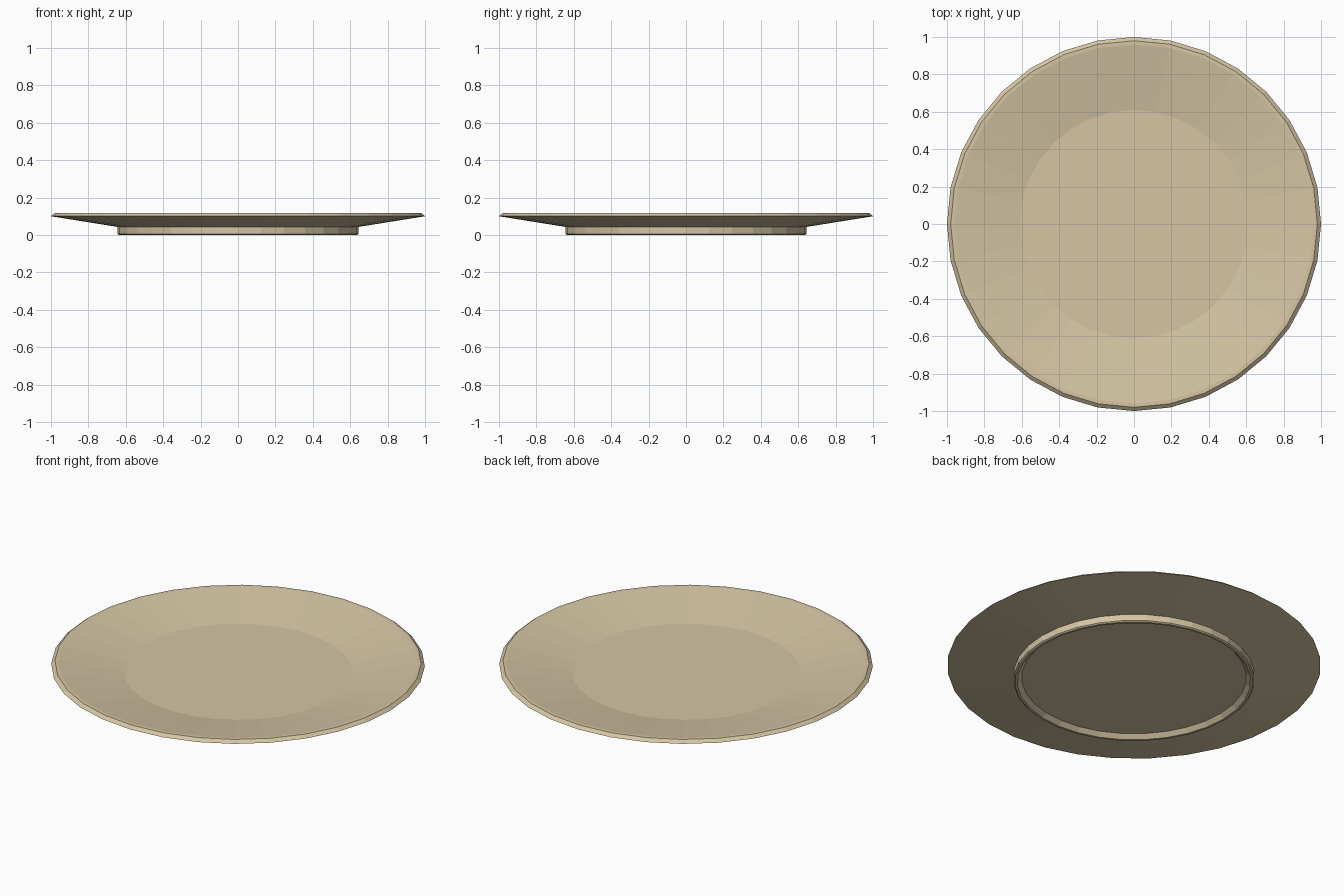
import bpy
import bmesh
from math import tau
from mathutils import Vector

default_cube = bpy.data.objects.get("Cube")
if default_cube:
    bpy.data.objects.remove(default_cube)

SIDES = 32

# Glazed cream colour
cream = bpy.data.materials.new("cream_glaze")
cream.use_nodes = True
colour = (0.66, 0.56, 0.37, 1)
cream.diffuse_color = colour
cream.node_tree.nodes["Principled BSDF"].inputs["Base Color"].default_value = colour


def lathe(name, profile, material):
    """Turn a radius/height profile around the z axis into a faceted solid."""
    bm = bmesh.new()
    verts = [bm.verts.new((r, 0, z)) for r, z in profile]
    edges = [bm.edges.new(pair) for pair in zip(verts, verts[1:])]
    bmesh.ops.spin(bm, geom=verts + edges, cent=Vector(), axis=(0, 0, 1),
                   angle=tau, steps=SIDES, use_duplicate=False)
    bmesh.ops.remove_doubles(bm, verts=bm.verts, dist=0.0005)
    # Close the flat centre discs
    open_edges = [e for e in bm.edges if e.is_boundary]
    bmesh.ops.holes_fill(bm, edges=open_edges, sides=0)
    bmesh.ops.recalc_face_normals(bm, faces=bm.faces)
    mesh = bpy.data.meshes.new(name)
    bm.to_mesh(mesh)
    bm.free()
    mesh.materials.append(material)
    obj = bpy.data.objects.new(name, mesh)
    bpy.context.collection.objects.link(obj)
    return obj


# Plate: well, sloping side, rounded rim, underside, foot ring, recess
lathe("plate", [
    (0.61, 0.06),
    (0.96, 0.117),
    (0.98, 0.117),
    (1.0, 0.10),
    (0.645, 0.043),
    (0.645, 0.006),
    (0.638, 0.0),
    (0.625, 0.0),
    (0.602, 0.024),
], cream)
